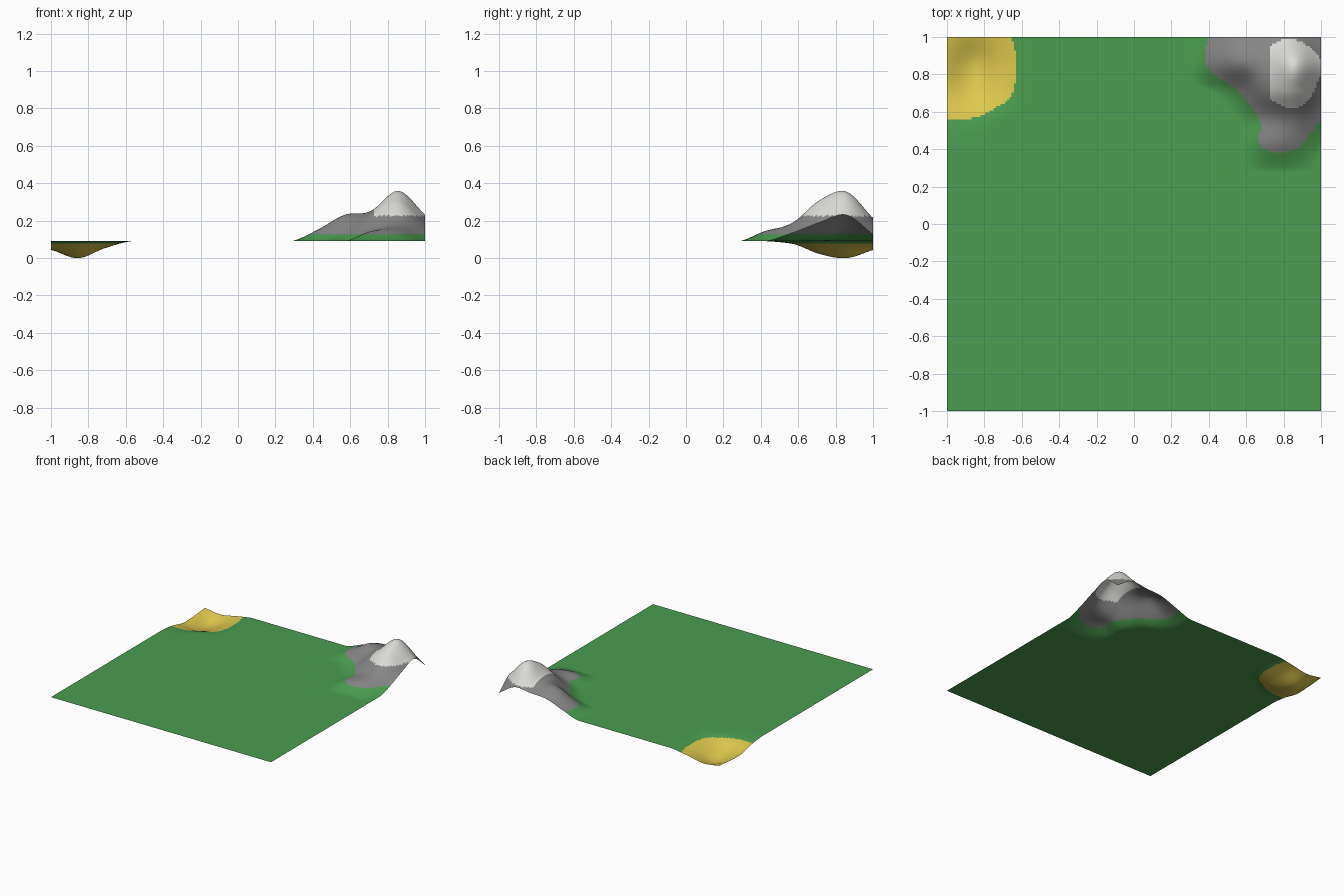
import bpy, bmesh, math

if "Cube" in bpy.data.objects:
    bpy.data.objects.remove(bpy.data.objects["Cube"])

GROUND = 0.09
STEP = 1 / 7          # spacing of the control heights
CELLS = 168           # fine grid over the 2 x 2 sheet

# control heights above the ground; rows go from the back edge (y = 1) forward,
# columns go from the side edge inward
MOUNTAIN = [
    [0.035, 0.12, 0.11, 0.10, 0.05, 0],
    [0.140, 0.265, 0.16, 0.14, 0.06, 0],
    [0.100, 0.218, 0.15, 0.045, 0.00, 0],
    [0.045, 0.10, 0.06, 0.00, 0.00, 0],
    [0.000, 0.05, 0.05, 0.00, 0.00, 0],
    [0, 0, 0, 0, 0, 0],
]
PIT = [
    [-0.030, -0.047, -0.022, 0],
    [-0.042, -0.090, -0.038, 0],
    [-0.045, -0.068, -0.028, 0],
    [-0.014, -0.013, 0.000, 0],
    [0, 0, 0, 0],
]


def spline(get, t):
    """Smooth curve through get(0), get(1), ... with a straight start."""
    i = int(math.floor(t + 1e-9))
    f = t - i
    b, c, d = get(i), get(i + 1), get(i + 2)
    a = get(i - 1) if i > 0 else 2 * b - c
    return b + 0.5 * f * (c - a + f * (2*a - 5*b + 4*c - d + f * (3*(b - c) + d - a)))


def patch(table, u, v):
    def cell(r, c):
        return table[r][c] if r < len(table) and c < len(table[0]) else 0.0
    return spline(lambda r: spline(lambda c: cell(r, c), u), v)


def height(x, y):
    v = (1 - y) / STEP
    if x > 0:
        return max(0, patch(MOUNTAIN, (1 - x) / STEP, v))
    return min(0, patch(PIT, (x + 1) / STEP, v))


def material(name, rgb):
    m = bpy.data.materials.new(name)
    m.diffuse_color = (*rgb, 1)
    m.use_nodes = True
    m.node_tree.nodes["Principled BSDF"].inputs["Base Color"].default_value = m.diffuse_color
    return m


# terrain sheet
bm = bmesh.new()
bmesh.ops.create_grid(bm, x_segments=CELLS, y_segments=CELLS, size=1)
for v in bm.verts:
    v.co.z = GROUND + height(v.co.x, v.co.y)

# colour bands: grass, rock, snow cap and sandy hollow
for f in bm.faces:
    f.smooth = True
    c = f.calc_center_median()
    h = c.z - GROUND
    if h > 0.135 and c.x > 0.73:
        f.material_index = 2
    elif h > 0.038:
        f.material_index = 1
    elif h < -0.012:
        f.material_index = 3

mesh = bpy.data.meshes.new("landscape")
bm.to_mesh(mesh)
bm.free()
for name, rgb in (("grass green", (0.07, 0.34, 0.08)),
                  ("rock grey", (0.24, 0.24, 0.24)),
                  ("snow white", (0.70, 0.71, 0.67)),
                  ("sand yellow", (0.72, 0.58, 0.075))):
    mesh.materials.append(material(name, rgb))
bpy.context.collection.objects.link(bpy.data.objects.new("landscape", mesh))
